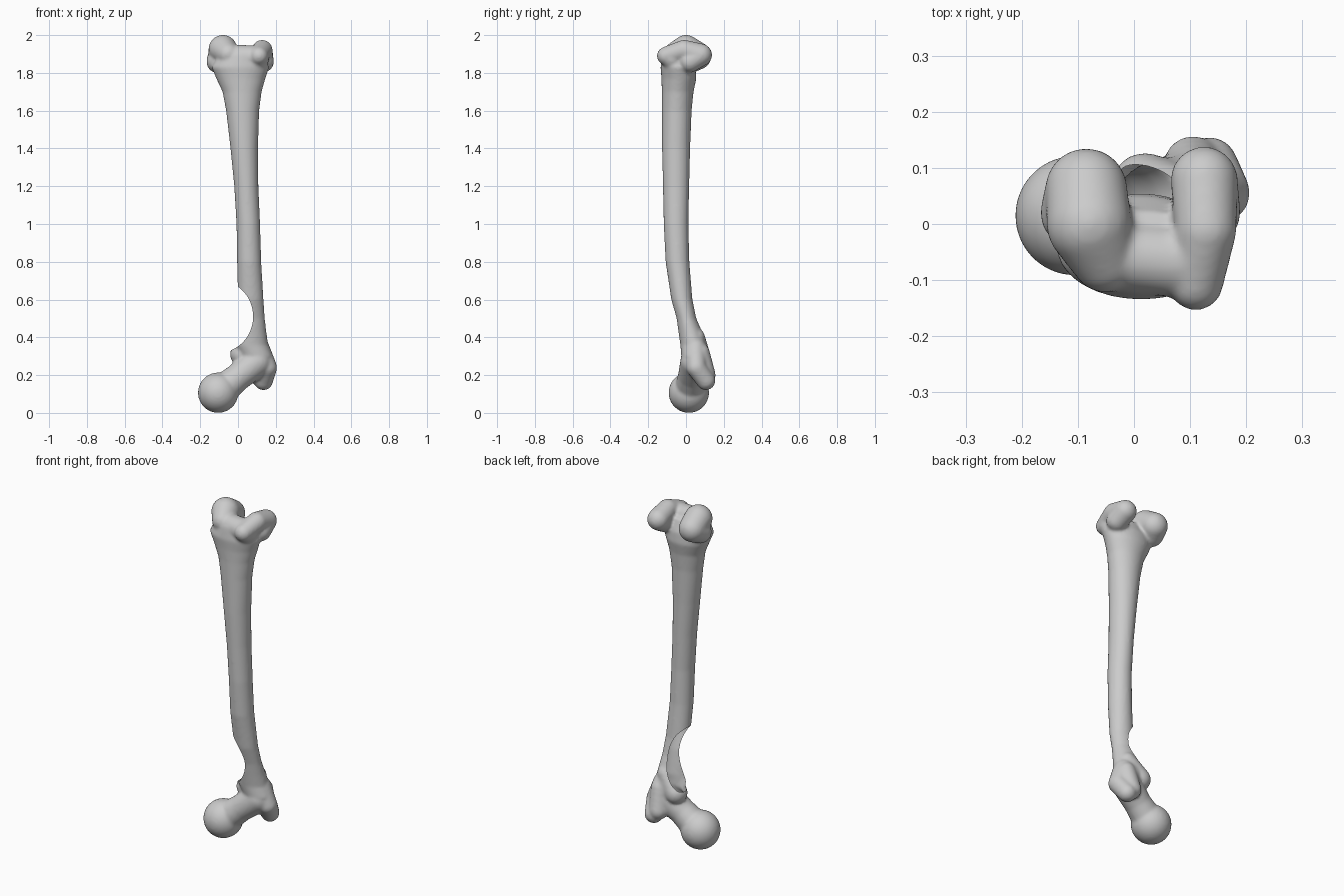
import bpy, bmesh, math
from mathutils import Vector, Matrix

cube = bpy.data.objects.get("Cube")
if cube:
    bpy.data.objects.remove(cube)

bone = bpy.data.materials.new("bone_grey")
bone.use_nodes = True
bone.diffuse_color = (0.6, 0.6, 0.6, 1)
bone.node_tree.nodes["Principled BSDF"].inputs["Base Color"].default_value = (0.6, 0.6, 0.6, 1)

SIDES = 32
bm = bmesh.new()


def ring(z, x0, x1, y0, y1):
    """Elliptical cross-section filling the given extents."""
    cx, cy, rx, ry = (x0 + x1) / 2, (y0 + y1) / 2, (x1 - x0) / 2, (y1 - y0) / 2
    angles = [math.tau * i / SIDES for i in range(SIDES)]
    return [bm.verts.new((cx + rx * math.cos(a), cy + ry * math.sin(a), z)) for a in angles]


def loft(sections):
    """Closed tube through a stack of cross-sections."""
    rings = [ring(*s) for s in sections]
    for low, high in zip(rings, rings[1:]):
        for i in range(SIDES):
            j = (i + 1) % SIDES
            bm.faces.new((low[i], low[j], high[j], high[i]))
    bm.faces.new(rings[0][::-1])
    bm.faces.new(rings[-1])


def lobe(*balls):
    """Rounded lobe: the hull of consecutive balls given as (x, y, z, radius)."""
    pairs = list(zip(balls, balls[1:])) or [(balls[0],)]
    for pair in pairs:
        part = bmesh.new()
        for x, y, z, r in pair:
            bmesh.ops.create_icosphere(part, subdivisions=4, radius=r,
                                       matrix=Matrix.Translation((x, y, z)))
        if len(pair) > 1:
            hull = bmesh.ops.convex_hull(part, input=part.verts)
            loose = set(hull["geom_interior"]) | set(hull["geom_unused"])
            bmesh.ops.delete(part, geom=[v for v in loose if isinstance(v, bmesh.types.BMVert)],
                             context="VERTS")
        bmesh.ops.recalc_face_normals(part, faces=part.faces)
        mesh = bpy.data.meshes.new("lobe")
        part.to_mesh(mesh)
        part.free()
        bm.from_mesh(mesh)
        bpy.data.meshes.remove(mesh)


# Shaft: z, then x and y extents
loft([
    (0.22, 0.06, 0.18, 0.00, 0.12),
    (0.30, 0.01, 0.185, -0.025, 0.125),
    (0.36, -0.02, 0.16, -0.03, 0.11),
    (0.43, -0.01, 0.15, -0.04, 0.085),
    (0.50, 0.00, 0.142, -0.05, 0.055),
    (0.60, 0.00, 0.135, -0.078, 0.034),
    (0.80, -0.005, 0.123, -0.108, 0.018),
    (1.00, -0.008, 0.117, -0.118, 0.013),
    (1.20, -0.02, 0.108, -0.122, 0.017),
    (1.40, -0.04, 0.106, -0.127, 0.022),
    (1.60, -0.063, 0.112, -0.128, 0.03),
    (1.70, -0.082, 0.125, -0.128, 0.04),
    (1.77, -0.115, 0.145, -0.130, 0.055),
    (1.83, -0.14, 0.165, -0.135, 0.05),
    (1.90, -0.10, 0.14, -0.125, 0.02),
])

# Inner and outer knuckles of the knee end
lobe((-0.052, -0.062, 1.90, 0.06), (-0.08, 0.0, 1.925, 0.076),
     (-0.085, 0.062, 1.89, 0.073), (-0.105, 0.02, 1.86, 0.062))
lobe((0.11, -0.105, 1.89, 0.049), (0.128, -0.01, 1.92, 0.055),
     (0.125, 0.078, 1.895, 0.06), (0.132, 0.02, 1.86, 0.058))
lobe((-0.04, -0.055, 1.89, 0.06), (0.10, -0.07, 1.88, 0.065))

# Ball head, neck and the bony bumps of the hip end
lobe((-0.105, 0.015, 0.107, 0.107))
lobe((-0.09, 0.018, 0.115, 0.082), (0.0, 0.03, 0.19, 0.073), (0.10, 0.05, 0.27, 0.08))
lobe((0.02, 0.065, 0.31, 0.062), (0.09, 0.05, 0.40, 0.05))
lobe((0.135, 0.105, 0.17, 0.05), (0.155, 0.055, 0.24, 0.052), (0.11, 0.05, 0.34, 0.058))
lobe((0.105, 0.105, 0.20, 0.052), (0.115, 0.075, 0.32, 0.05))

mesh = bpy.data.meshes.new("thigh_bone")
bm.to_mesh(mesh)
bm.free()
mesh.materials.append(bone)
thigh_bone = bpy.data.objects.new("thigh_bone", mesh)
bpy.context.collection.objects.link(thigh_bone)

# Side breach cutter, an elliptical cylinder running front to back
CUT, CUT_RX, CUT_RZ = Vector((-0.10, 0.0, 0.51)), 0.18, 0.19
bpy.ops.mesh.primitive_cylinder_add(vertices=128, radius=1, depth=1, location=CUT,
                                    rotation=(math.pi / 2, 0, 0))
cutter = bpy.context.object
cutter.name = "breach_cutter"
cutter.scale = (CUT_RX, CUT_RZ, 1)
cutter.hide_render = True
cutter.hide_set(True)

# Fuse the parts into one smooth skin, then cut the breach
remesh = thigh_bone.modifiers.new("fuse", "REMESH")
remesh.mode = "VOXEL"
remesh.voxel_size = 0.008
soften = thigh_bone.modifiers.new("soften", "SMOOTH")
soften.factor, soften.iterations = 0.5, 8
breach = thigh_bone.modifiers.new("breach", "BOOLEAN")
breach.operation, breach.solver, breach.object = "DIFFERENCE", "EXACT", cutter
bpy.context.view_layer.update()
baked = bpy.data.meshes.new_from_object(
    thigh_bone.evaluated_get(bpy.context.evaluated_depsgraph_get()))
thigh_bone.modifiers.clear()
thigh_bone.data = baked
bpy.data.objects.remove(cutter)


# Open the hollow by removing the cut faces
def on_cut(v):
    d = v.co - CUT
    return abs(math.hypot(d.x / CUT_RX, d.z / CUT_RZ) - 1) < 0.003


bm = bmesh.new()
bm.from_mesh(baked)
cut_faces = [f for f in bm.faces if all(on_cut(v) for v in f.verts)]
bmesh.ops.delete(bm, geom=cut_faces, context="FACES")
bm.to_mesh(baked)
bm.free()
baked.materials.clear()
baked.materials.append(bone)

bpy.ops.object.select_all(action="DESELECT")
thigh_bone.select_set(True)
bpy.context.view_layer.objects.active = thigh_bone
bpy.ops.object.shade_smooth_by_angle(angle=math.radians(50))
